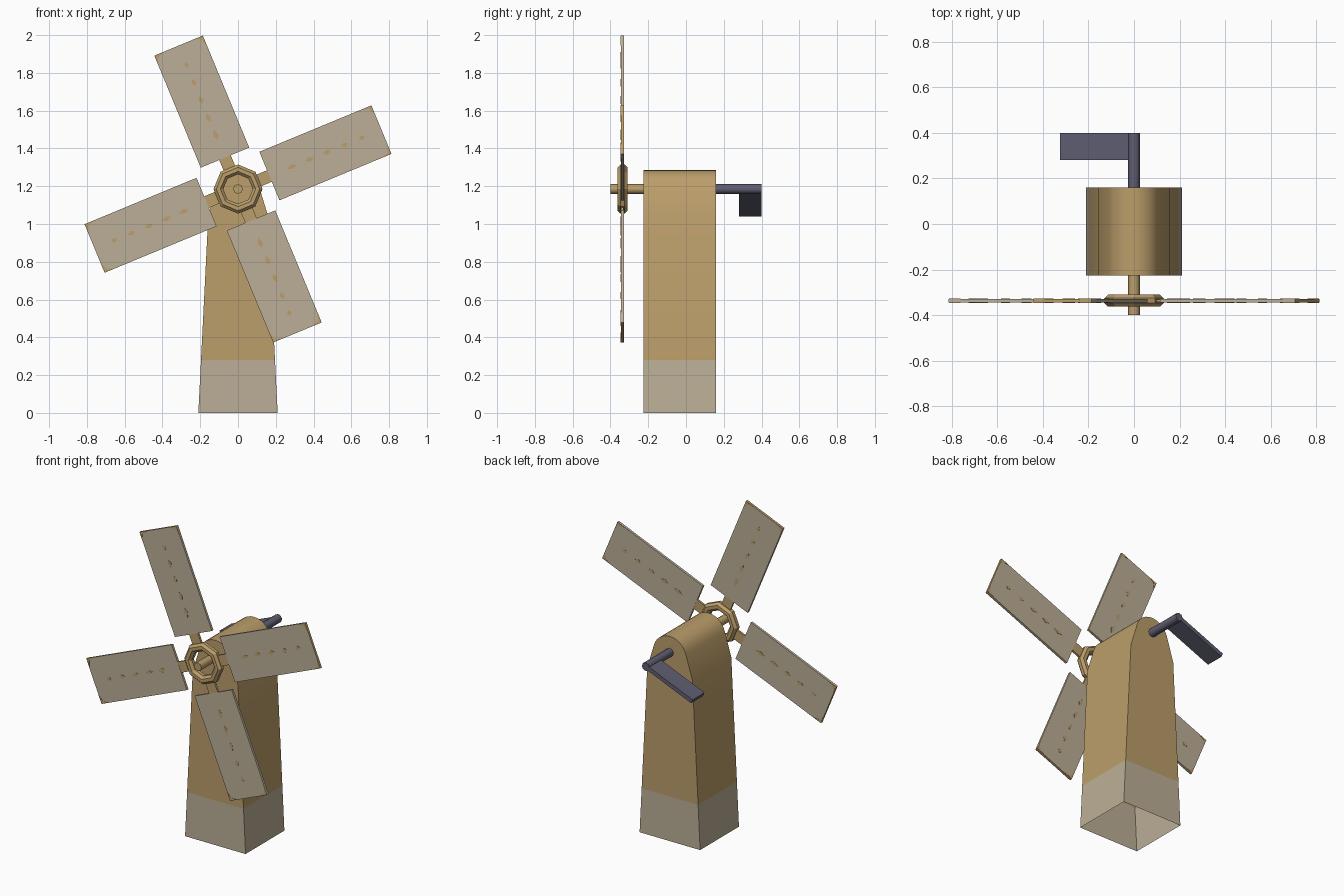
import bpy, bmesh, math
from mathutils import Matrix, Vector

if "Cube" in bpy.data.objects:
    bpy.data.objects.remove(bpy.data.objects["Cube"])

AXIS_Z = 1.185


def material(name, rgb):
    m = bpy.data.materials.new(name)
    m.diffuse_color = (*rgb, 1)
    m.use_nodes = True
    m.node_tree.nodes["Principled BSDF"].inputs["Base Color"].default_value = m.diffuse_color
    return m


TAN = material("tan wood", (0.50, 0.34, 0.145))
PALE = material("pale canvas", (0.50, 0.43, 0.31))
SLATE = material("slate metal", (0.115, 0.112, 0.165))


def finish(bm, name, mats, smooth=None):
    bmesh.ops.recalc_face_normals(bm, faces=bm.faces)
    me = bpy.data.meshes.new(name)
    bm.to_mesh(me)
    bm.free()
    ob = bpy.data.objects.new(name, me)
    bpy.context.collection.objects.link(ob)
    for m in mats:
        me.materials.append(m)
    if smooth:
        bpy.ops.object.select_all(action='DESELECT')
        ob.select_set(True)
        bpy.context.view_layer.objects.active = ob
        bpy.ops.object.shade_smooth_by_angle(angle=math.radians(smooth))
    return ob


def prism(bm, pts, y0, y1):
    """Extrude an x-z outline from y0 to y1."""
    a = [bm.verts.new((x, y0, z)) for x, z in pts]
    b = [bm.verts.new((x, y1, z)) for x, z in pts]
    faces = [bm.faces.new(a), bm.faces.new(b[::-1])]
    n = len(pts)
    for i in range(n):
        j = (i + 1) % n
        faces.append(bm.faces.new((a[i], b[i], b[j], a[j])))
    return faces


def place(bm, angle):
    """Local z runs outward from the axle; turn it about the axle."""
    bm.transform(Matrix.Translation((0, 0, AXIS_Z)) @ Matrix.Rotation(angle, 4, 'Y'))


# Tower: tapered sides, slanted shoulders, round roof, open underneath
arc = [(0.115 * math.cos(a), 1.17 + 0.115 * math.sin(a))
       for a in (math.radians(15 + 150 * i / 12) for i in range(13))]
outline = [(-0.21, 0), (0.21, 0), (0.157, 1.05)] + arc + [(-0.157, 1.05)]
bm = bmesh.new()
prism(bm, outline, -0.225, 0.16)
bmesh.ops.recalc_face_normals(bm, faces=bm.faces)
bottom = [f for f in bm.faces if f.calc_center_median().z < 0.001]
bmesh.ops.delete(bm, geom=bottom, context='FACES_ONLY')
bmesh.ops.bisect_plane(bm, geom=bm.verts[:] + bm.edges[:] + bm.faces[:],
                       plane_co=(0, 0, 0.28), plane_no=(0, 0, 1))
for f in bm.faces:
    f.material_index = 1 if f.calc_center_median().z < 0.28 else 0
finish(bm, "tower", [TAN, PALE], 30)


# Axle: front half wooden, rear half metal
def axle(name, y0, y1, mat):
    bm = bmesh.new()
    prism(bm, [(0.026 * math.cos(i * math.pi / 4), AXIS_Z + 0.026 * math.sin(i * math.pi / 4))
               for i in range(8)], y0, y1)
    finish(bm, name, [mat], 50)


axle("front_axle", -0.40, -0.20, TAN)
axle("rear_axle", 0.14, 0.40, SLATE)

# Hub: eight-sided ring
bm = bmesh.new()
grid = []
for i in range(8):
    a = i * math.pi / 4
    row = []
    for j in range(8):
        t = (j + 0.5) * math.pi / 4
        r = 0.104 + 0.028 * math.cos(t)
        row.append(bm.verts.new((r * math.cos(a), -0.336 + 0.028 * math.sin(t),
                                 AXIS_Z + r * math.sin(a))))
    grid.append(row)
for i in range(8):
    for j in range(8):
        k, m = (i + 1) % 8, (j + 1) % 8
        bm.faces.new((grid[i][j], grid[k][j], grid[k][m], grid[i][m]))
finish(bm, "hub_ring", [TAN])

# Sails: spar stub, canvas board and worn wooden spots on both sides
Y0, Y1 = -0.344, -0.329
for n in range(4):
    angle = math.radians(-22.5 + 90 * n)

    bm = bmesh.new()
    prism(bm, [(-0.033, 0.10), (0.033, 0.10), (0.033, 0.19), (-0.033, 0.19)],
          Y0 + 0.001, Y1 - 0.001)
    place(bm, angle)
    finish(bm, f"spar_{n + 1}", [TAN])

    bm = bmesh.new()
    prism(bm, [(-0.139, 0.18), (0.139, 0.18), (0.139, 0.822), (-0.139, 0.822)], Y0, Y1)
    for f in bm.faces:   # tip edge is bare wood
        f.material_index = 1 if f.calc_center_median().z > 0.82 else 0
    place(bm, angle)
    finish(bm, f"sail_{n + 1}", [PALE, TAN])

    bm = bmesh.new()
    for a, b in ((Y0 - 0.0015, Y0 + 0.001), (Y1 - 0.001, Y1 + 0.0015)):
        for k in range(5):
            c, h = 0.31 + 0.1 * k, 0.03 - 0.003 * k
            prism(bm, [(0, c - h), (0.013, c), (0, c + h), (-0.013, c)], a, b)
        for s in (-1, 1):
            prism(bm, [(s * 0.138, 0.821), (s * 0.085, 0.821), (s * 0.125, 0.805),
                       (s * 0.138, 0.765)], a, b)
    place(bm, angle)
    finish(bm, f"sail_wear_{n + 1}", [TAN])

# Rear crank paddle, in line with the left sail
bm = bmesh.new()
prism(bm, [(-0.013, 0), (0.013, 0), (0.013, 0.346), (-0.013, 0.346)], 0.28, 0.399)
place(bm, math.radians(-112.5))
finish(bm, "rear_paddle", [SLATE])
